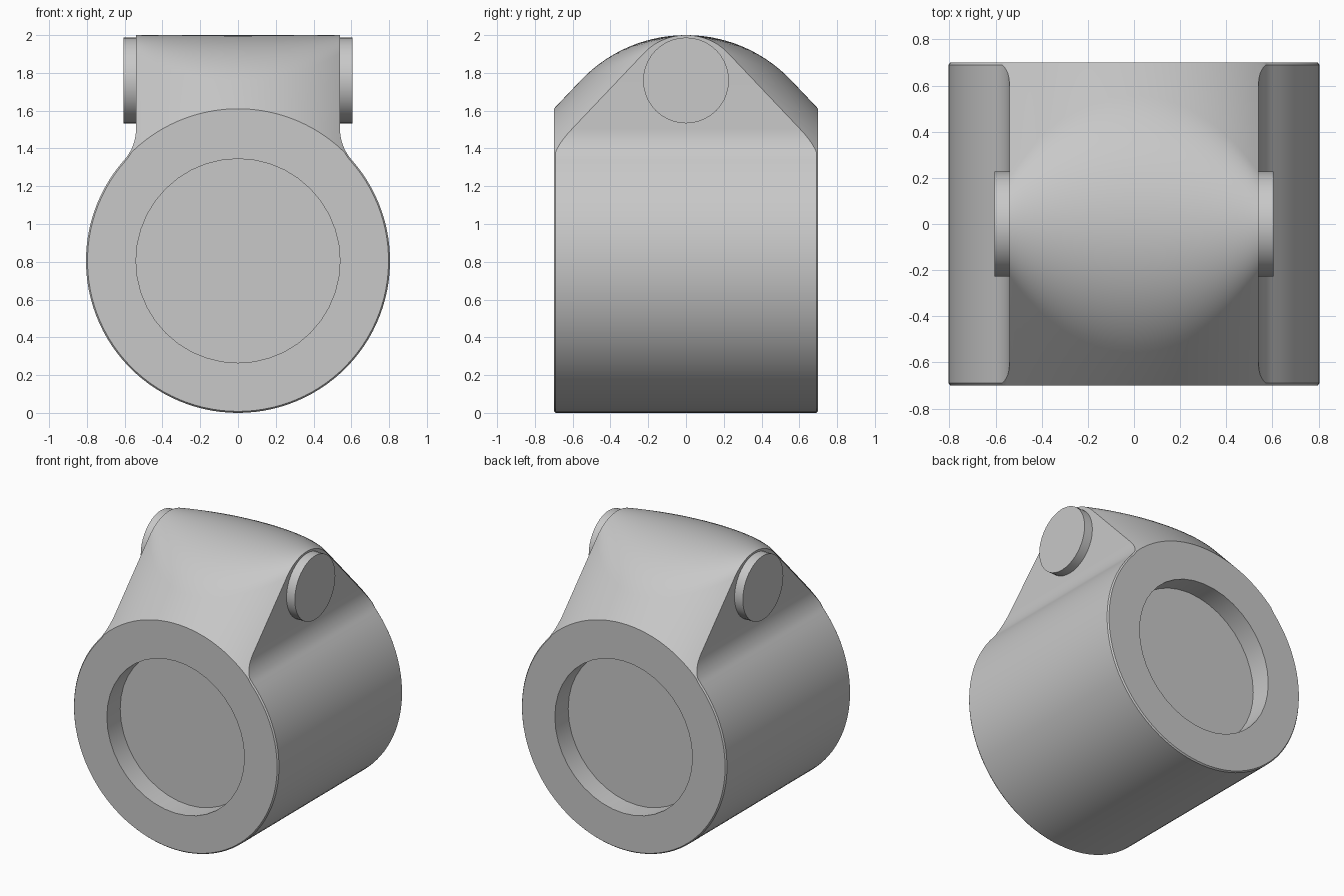
import bpy, bmesh, math
from mathutils import Matrix

cube = bpy.data.objects.get("Cube")
if cube:
    bpy.data.objects.remove(cube, do_unlink=True)

R = 0.805            # barrel radius and axis height
HALF = 0.7           # half length of the barrel
NECK = 0.54          # half width of the neck
FILLET = 0.25
TOP = 2.0
SLOPE = math.radians(46.5)

grey = bpy.data.materials.new("plain grey")
grey.use_nodes = True
colour = (0.58, 0.58, 0.58, 1)
grey.diffuse_color = colour
grey.node_tree.nodes["Principled BSDF"].inputs["Base Color"].default_value = colour


def add_object(name, bm):
    bmesh.ops.recalc_face_normals(bm, faces=bm.faces)
    mesh = bpy.data.meshes.new(name)
    bm.to_mesh(mesh)
    bm.free()
    mesh.materials.append(grey)
    ob = bpy.data.objects.new(name, mesh)
    bpy.context.collection.objects.link(ob)
    return ob


def loft(name, rings):
    """Closed solid through rings of equal point count."""
    bm = bmesh.new()
    loops = [[bm.verts.new(p) for p in ring] for ring in rings]
    n = len(loops[0])
    for a, b in zip(loops, loops[1:]):
        for i in range(n):
            j = (i + 1) % n
            bm.faces.new((a[i], a[j], b[j], b[i]))
    bm.faces.new(loops[0])
    bm.faces.new(loops[-1])
    return add_object(name, bm)


def cylinder(name, radius, depth, location, axis, segments):
    bm = bmesh.new()
    turn = Matrix.Rotation(math.pi / 2, 4, axis)
    bmesh.ops.create_cone(bm, cap_ends=True, segments=segments, radius1=radius,
                          radius2=radius, depth=depth,
                          matrix=Matrix.Translation(location) @ turn)
    return add_object(name, bm)


def select(ob):
    bpy.ops.object.select_all(action='DESELECT')
    ob.select_set(True)
    bpy.context.view_layer.objects.active = ob


def cut(ob, tool, operation):
    tool.hide_render = True
    mod = ob.modifiers.new("cut", 'BOOLEAN')
    mod.operation = operation
    mod.solver = 'EXACT'
    mod.object = tool
    select(ob)
    bpy.ops.object.modifier_apply(modifier=mod.name)
    bpy.data.objects.remove(tool, do_unlink=True)


# Keyhole section: barrel circle, fillet and neck wall, mirrored
fx = NECK + FILLET
fz = math.sqrt((R + FILLET) ** 2 - fx ** 2)
meet = math.atan2(fz, fx)
right = []
for i in range(41):
    a = -math.pi / 2 + (meet + math.pi / 2) * i / 40
    right.append((R * math.cos(a), R * math.sin(a)))
for i in range(1, 13):
    a = math.pi + meet * (1 - i / 12)
    right.append((fx + FILLET * math.cos(a), fz + FILLET * math.sin(a)))
right.append((NECK, TOP + 0.1 - R))
section = right + [(-x, z) for x, z in reversed(right[1:])]

# Barrel with its neck, ends slightly chamfered
body = loft("barrel_body", [[(x * s, y, R + z * s) for x, z in section]
                            for y, s in ((-HALF, 0.99), (-HALF + 0.01, 1),
                                         (HALF - 0.01, 1), (HALF, 0.99))])


# Rounded roof blending the end circles into the straight top ridge
def roof_ring(x):
    edge = R + math.sqrt(R * R - min(abs(x), 0.65) ** 2)
    sn, cs = math.sin(SLOPE), math.cos(SLOPE)
    radius = (sn * HALF + cs * edge - cs * TOP) / (1 - cs)
    far = HALF + 0.05
    low = edge - 0.05 * math.tan(SLOPE)
    arc = [SLOPE * i / 14 for i in range(-14, 15)]
    ring = [(x, -far, -0.2), (x, -far, low)]
    ring += [(x, radius * math.sin(t), TOP - radius + radius * math.cos(t)) for t in arc]
    return ring + [(x, far, low), (x, far, -0.2)]


steps = [-0.9] + [0.65 * i / 20 for i in range(-20, 21)] + [0.9]
cut(body, loft("roof_cutter", [roof_ring(x) for x in steps]), 'INTERSECT')

# Round recess in each end
for side in (-1, 1):
    cut(body, cylinder("recess_cutter", NECK, 0.3, (0, side * HALF, R), 'X', 40),
        'DIFFERENCE')

# Round bosses on the neck sides
parts = [body]
for name, side in (("left_boss", 1), ("right_boss", -1)):
    parts.append(cylinder(name, 0.227, 0.105, (side * 0.5525, 0, 1.76), 'Y', 40))

for ob in parts:
    select(ob)
    bpy.ops.object.shade_smooth_by_angle(angle=math.radians(30))
